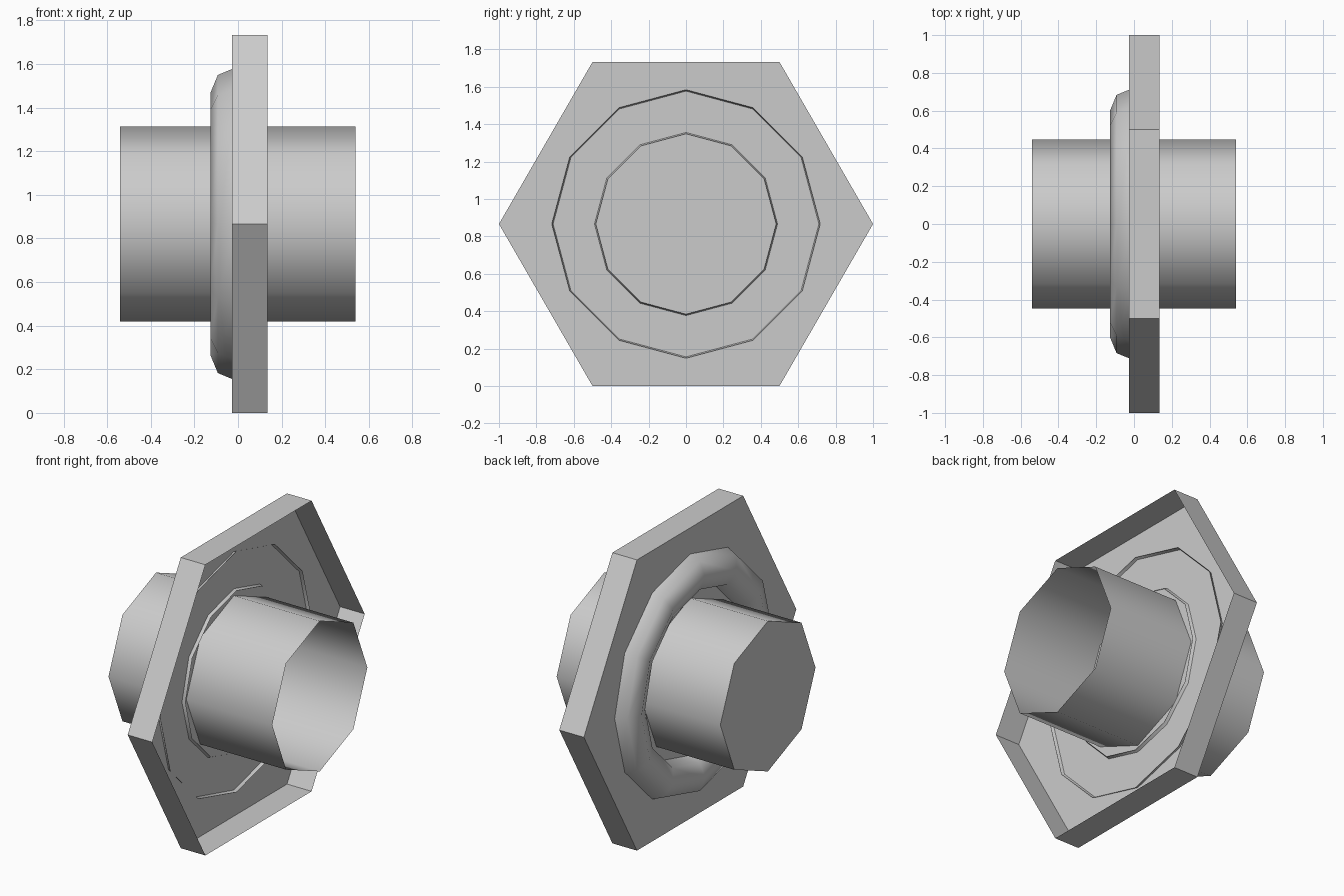
import bpy, bmesh, math

if "Cube" in bpy.data.objects:
    bpy.data.objects.remove(bpy.data.objects["Cube"])

CENTRE_Z = 0.866


def lathe(name, profile, sides, cap_start=False, smooth=False):
    """Sweep (x, radius) points around the x axis."""
    bm = bmesh.new()
    rings = []
    for x, r in profile:
        ring = []
        for i in range(sides):
            a = 2 * math.pi * i / sides
            ring.append(bm.verts.new((x, r * math.cos(a), CENTRE_Z + r * math.sin(a))))
        rings.append(ring)
    for a, b in zip(rings, rings[1:]):
        for i in range(sides):
            j = (i + 1) % sides
            face = bm.faces.new((a[i], a[j], b[j], b[i]))
            face.smooth = smooth
    if cap_start:
        bm.faces.new(rings[0])
    bmesh.ops.recalc_face_normals(bm, faces=bm.faces[:])
    mesh = bpy.data.meshes.new(name)
    bm.to_mesh(mesh)
    bm.free()
    obj = bpy.data.objects.new(name, mesh)
    bpy.context.collection.objects.link(obj)
    return obj


# Hexagonal tray: floor on the left, open on the right
lathe("hex_tray", [(-0.027, 1.0), (0.135, 1.0)], 6, cap_start=True)

# Collar: left half of a ring, its open rims standing just proud of the tray floor
X, R, r = -0.009, 0.6, 0.118
profile = []
for i in range(5):
    a = math.pi * i / 4
    profile.append((X - r * math.sin(a), R + r * math.cos(a)))
lathe("collar_ring", profile, 12, smooth=True)

# Eight-sided tube through the tray, closed on the left, open on the right
lathe("tube", [(-0.54, 0.448), (0.539, 0.448)], 8, cap_start=True, smooth=True)
